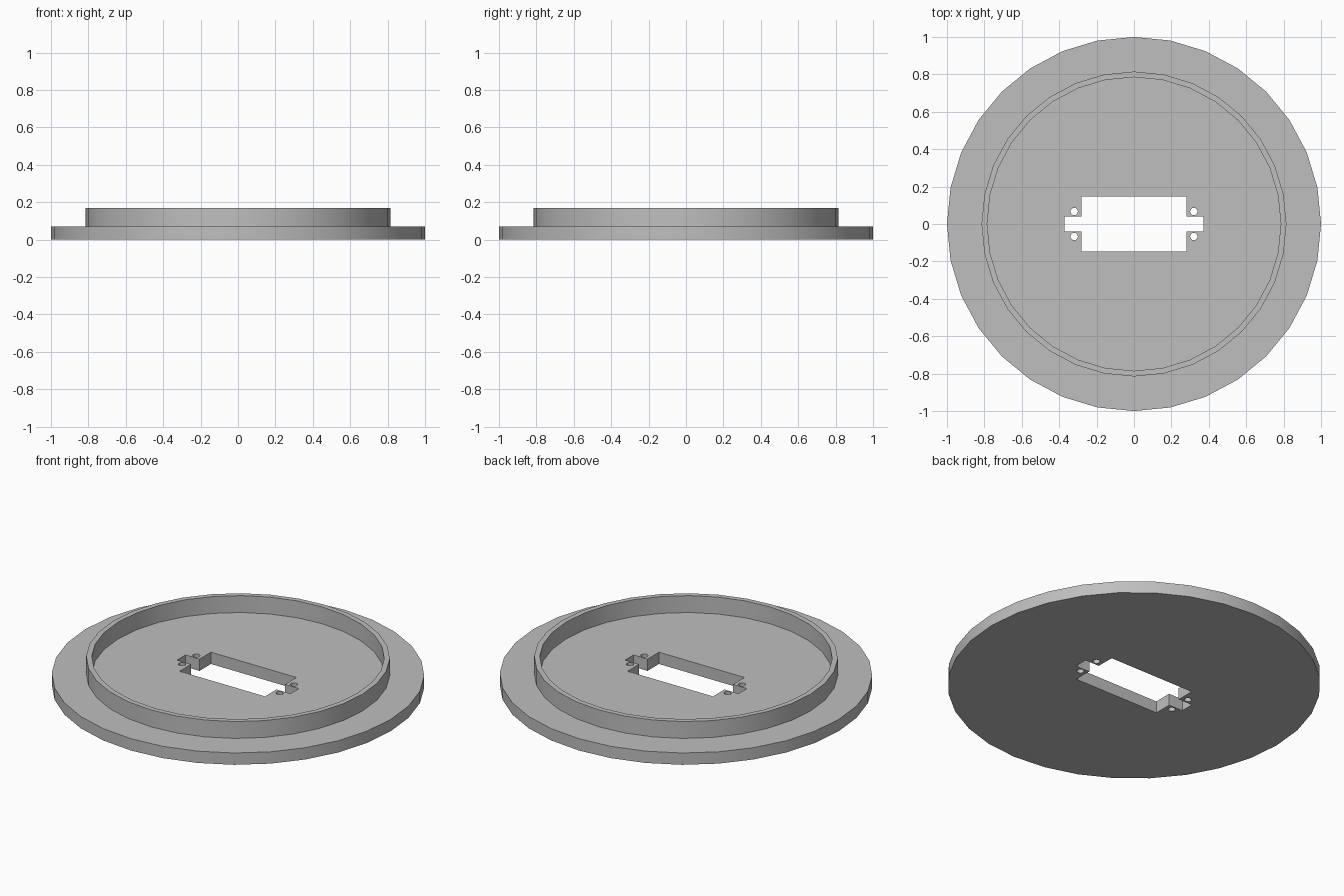
import bpy, bmesh, math

if "Cube" in bpy.data.objects:
    bpy.data.objects.remove(bpy.data.objects["Cube"])

SIDES = 32
grey = bpy.data.materials.new("grey")
grey.diffuse_color = (0.52, 0.52, 0.52, 1)
grey.use_nodes = True
grey.node_tree.nodes["Principled BSDF"].inputs["Base Color"].default_value = grey.diffuse_color


def new_object(name, bm):
    bmesh.ops.recalc_face_normals(bm, faces=bm.faces)
    mesh = bpy.data.meshes.new(name)
    bm.to_mesh(mesh)
    bm.free()
    mesh.materials.append(grey)
    obj = bpy.data.objects.new(name, mesh)
    bpy.context.collection.objects.link(obj)
    return obj


def prism(name, outline, z0, z1):
    bm = bmesh.new()
    face = bm.faces.new([bm.verts.new((x, y, z0)) for x, y in outline])
    top = bmesh.ops.extrude_face_region(bm, geom=[face])["geom"]
    bmesh.ops.translate(bm, vec=(0, 0, z1 - z0),
                        verts=[v for v in top if isinstance(v, bmesh.types.BMVert)])
    return new_object(name, bm)


def circle(cx, cy, r, n):
    return [(cx + r * math.cos(2 * math.pi * i / n),
             cy + r * math.sin(2 * math.pi * i / n)) for i in range(n)]


# Flanged plate with raised rim: stacked rings, closed by a floor and a base
profile = [(1, 0), (1, 0.07), (0.815, 0.07), (0.815, 0.17), (0.785, 0.17), (0.785, 0.07)]
bm = bmesh.new()
rings = [[bm.verts.new((x, y, z)) for x, y in circle(0, 0, r, SIDES)] for r, z in profile]
for a, b in zip(rings, rings[1:]):
    for i in range(SIDES):
        j = (i + 1) % SIDES
        bm.faces.new((a[i], a[j], b[j], b[i]))
bm.faces.new(rings[0])
bm.faces.new(rings[-1])
plate = new_object("flanged_plate", bm)

# Connector opening with side slots, and four screw holes
w, h, sw, sh = 0.28, 0.147, 0.372, 0.04
quarter = [(sw, sh), (w, sh), (w, h)]
outline = (quarter + [(-x, y) for x, y in reversed(quarter)]
           + [(-x, -y) for x, y in quarter] + [(x, -y) for x, y in reversed(quarter)])
cutters = [prism("opening_cutter", outline, -0.1, 0.3)]
for sx in (-1, 1):
    for sy in (-1, 1):
        cutters.append(prism("screw_hole_cutter",
                             circle(sx * 0.32, sy * 0.067, 0.02, 12), -0.1, 0.3))

bpy.context.view_layer.objects.active = plate
plate.select_set(True)
for cutter in cutters:
    cutter.hide_render = True
    mod = plate.modifiers.new("cut", "BOOLEAN")
    mod.operation = "DIFFERENCE"
    mod.solver = "EXACT"
    mod.object = cutter
    bpy.ops.object.modifier_apply(modifier=mod.name)
    bpy.data.objects.remove(cutter)

# Smooth round walls, crisp corners
bpy.ops.object.shade_smooth_by_angle(angle=math.radians(35))
